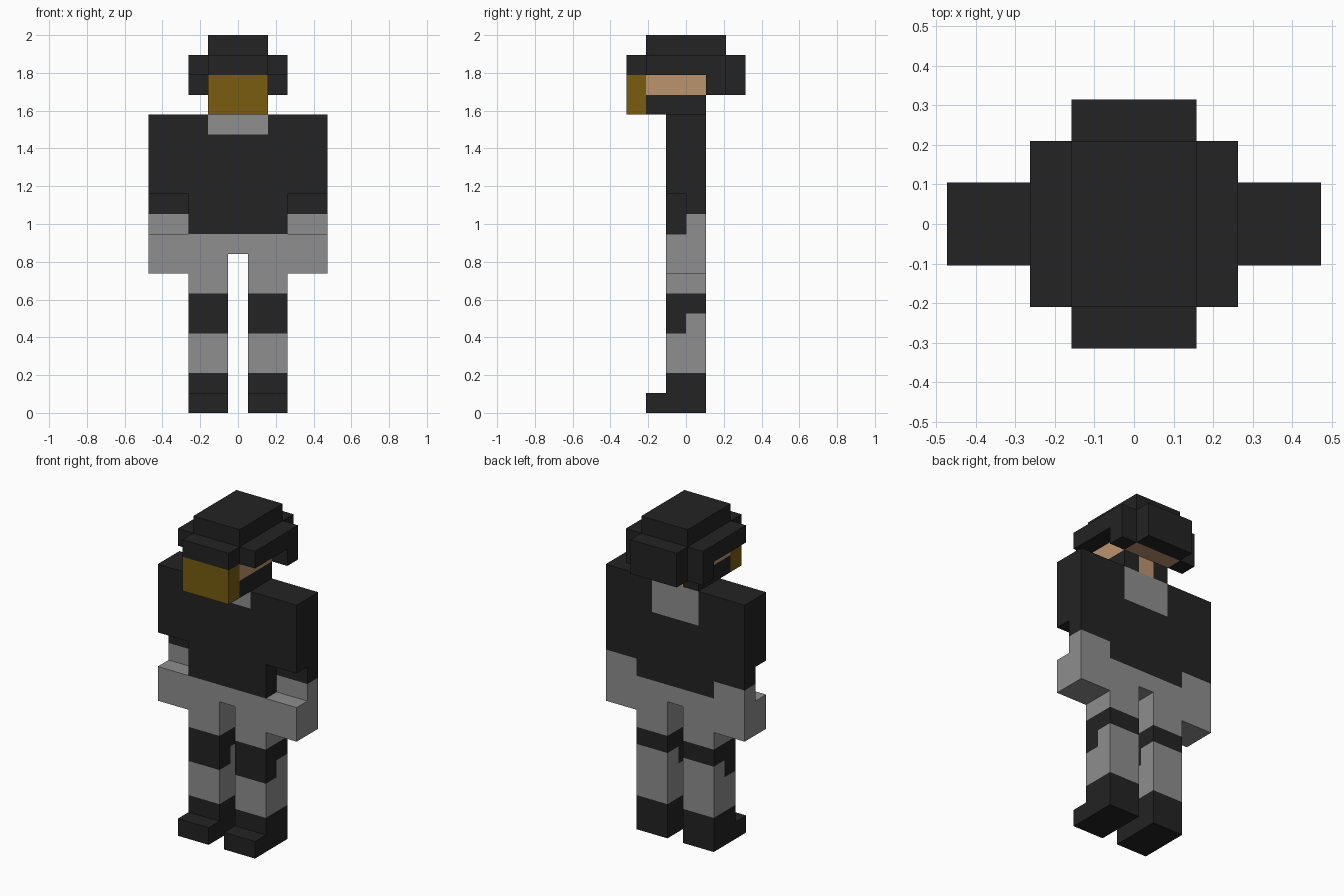
import bpy, bmesh

cube = bpy.data.objects.get("Cube")
if cube:
    bpy.data.objects.remove(cube, do_unlink=True)

U = 2 / 19  # size of one block; the figure is 19 blocks tall


def linear(c):
    c /= 255
    return c / 12.92 if c <= 0.04045 else ((c + 0.055) / 1.055) ** 2.4


def material(name, r, g, b):
    m = bpy.data.materials.new(name)
    m.use_nodes = True
    col = (linear(r), linear(g), linear(b), 1)
    m.diffuse_color = col
    bsdf = next(n for n in m.node_tree.nodes if n.type == 'BSDF_PRINCIPLED')
    bsdf.inputs["Base Color"].default_value = col
    bsdf.inputs["Roughness"].default_value = 0.9
    return m


DARK = material("charcoal", 35, 35, 35)
GREY = material("grey", 142, 142, 142)
GOLD = material("dark_gold", 120, 92, 15)
SKIN = material("skin", 188, 148, 111)


def part(name, *boxes):
    """One object made of boxes: (material, (x0, x1), (y0, y1), (z0, z1)) in blocks."""
    mats = list(dict.fromkeys(b[0] for b in boxes))
    bm = bmesh.new()
    for mat, *spans in boxes:
        verts = bmesh.ops.create_cube(bm, size=1)["verts"]
        for v in verts:
            for i, (lo, hi) in enumerate(spans):
                v.co[i] = U * (hi if v.co[i] > 0 else lo)
        for f in {f for v in verts for f in v.link_faces}:
            f.material_index = mats.index(mat)
    bmesh.ops.recalc_face_normals(bm, faces=bm.faces)
    me = bpy.data.meshes.new(name)
    bm.to_mesh(me)
    bm.free()
    for m in mats:
        me.materials.append(m)
    ob = bpy.data.objects.new(name, me)
    bpy.context.collection.objects.link(ob)


def pair(name, *boxes):
    """The left part as given, and the right part mirrored across x = 0."""
    part("left_" + name, *boxes)
    part("right_" + name, *[(m, (-x[1], -x[0]), y, z) for m, x, y, z in boxes])


FRONT, BACK, FULL = (-1, 0), (0, 1), (-1, 1)
LEG, ARM, MID = (0.5, 2.5), (2.5, 4.5), (-1.5, 1.5)

# Legs: boot, trousers, knee pad with its strap
pair("boot", (DARK, LEG, (-2, 1), (0, 1)), (DARK, LEG, FULL, (1, 2)))
pair("trouser_leg", (GREY, LEG, FULL, (2, 4)), (GREY, LEG, BACK, (4, 5)),
     (GREY, LEG, FULL, (6, 8)))
pair("knee_pad", (DARK, LEG, FRONT, (4, 6)), (DARK, LEG, BACK, (5, 6)))
part("hips", (GREY, (-2.5, 2.5), FULL, (8, 9)))

# Torso with grey collar, taller at the back
part("vest", (DARK, (-2.5, 2.5), FULL, (9, 13)),
     (DARK, (-2.5, -1.5), FULL, (13, 15)), (DARK, (1.5, 2.5), FULL, (13, 15)),
     (DARK, MID, FRONT, (13, 14)))
part("collar", (GREY, MID, FRONT, (14, 15)), (GREY, MID, BACK, (13, 15)))

# Arms: sleeve, thin elbow, forearm reaching forward
pair("sleeve", (DARK, ARM, FULL, (11, 15)), (DARK, ARM, BACK, (10, 11)))
pair("forearm", (GREY, ARM, BACK, (9, 10)), (GREY, ARM, FULL, (7, 9)))

# Head with chin straps and visor
part("head", (SKIN, (-0.5, 0.5), (-2, 1), (15, 16)), (SKIN, MID, (-2, 2), (16, 17)))
pair("chin_strap", (DARK, (0.5, 1.5), (-2, 1), (15, 16)))
part("visor", (GOLD, MID, (-3, -2), (15, 17)))

# Helmet: cross-shaped brim layer, crown, back guard and ear guards
part("helmet_shell", (DARK, MID, (-3, 3), (17, 18)),
     (DARK, (1.5, 2.5), (-2, 2), (17, 18)), (DARK, (-2.5, -1.5), (-2, 2), (17, 18)))
part("helmet_crown", (DARK, MID, (-2, 2), (18, 19)))
part("helmet_back", (DARK, MID, (2, 3), (16, 17)))
pair("ear_guard", (DARK, (1.5, 2.5), (1, 2), (16, 17)))
